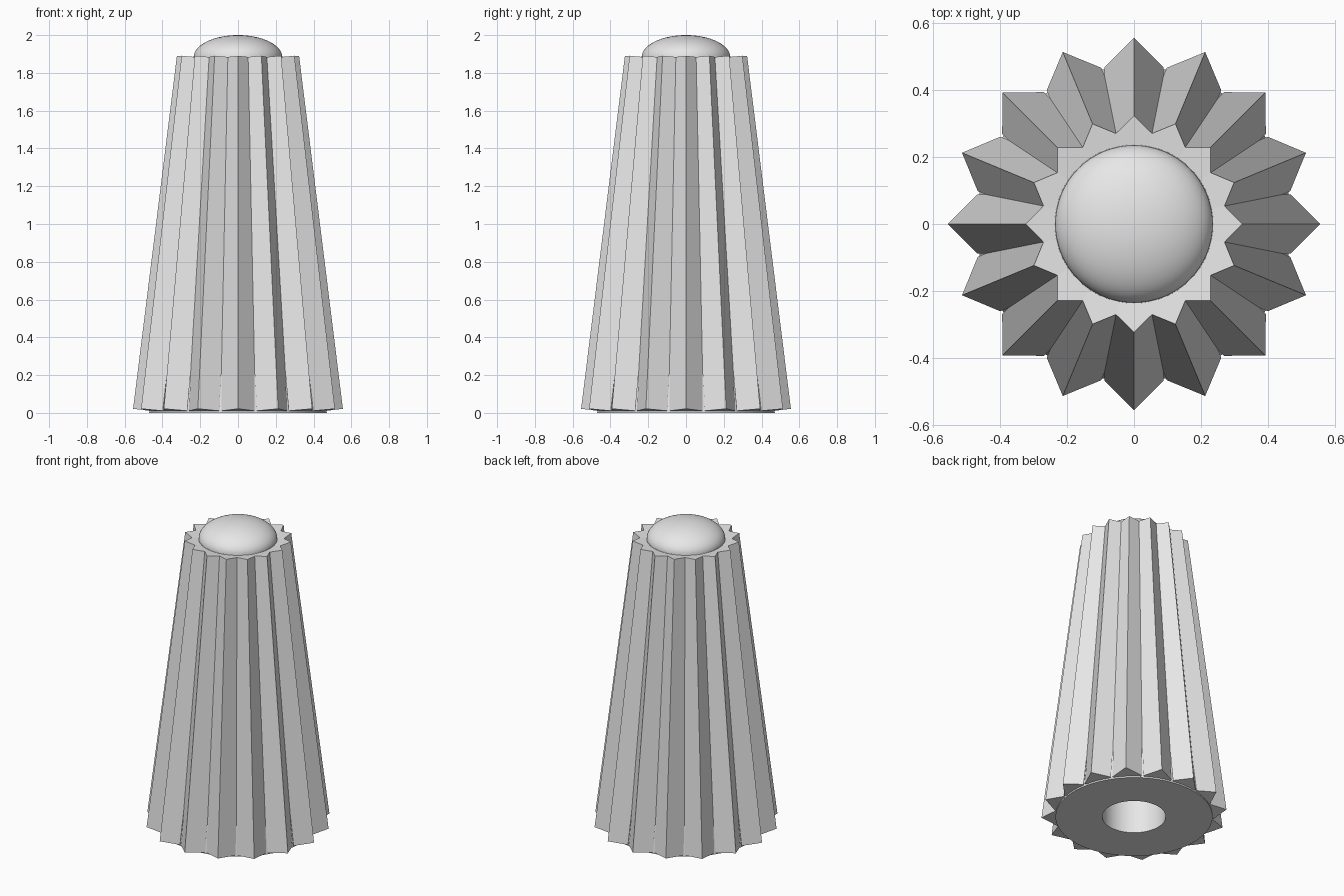
import bpy, bmesh, math
from mathutils import Matrix, Vector

cube = bpy.data.objects.get("Cube")
if cube:
    bpy.data.objects.remove(cube, do_unlink=True)

GREY = (0.8, 0.8, 0.8, 1)
mat = bpy.data.materials.new("plain grey")
mat.use_nodes = True
mat.diffuse_color = GREY
mat.node_tree.nodes["Principled BSDF"].inputs["Base Color"].default_value = GREY

TEETH = 16
HALF_DIAGONAL = 0.088
BASE_R, TOP_R = 0.468, 0.236    # tooth centres follow the core surface
TOP_Z = 1.882


def finish(bm, name, smooth):
    bmesh.ops.recalc_face_normals(bm, faces=bm.faces)
    mesh = bpy.data.meshes.new(name)
    bm.to_mesh(mesh)
    bm.free()
    mesh.materials.append(mat)
    obj = bpy.data.objects.new(name, mesh)
    bpy.context.collection.objects.link(obj)
    if smooth:
        bpy.ops.object.select_all(action='DESELECT')
        obj.select_set(True)
        bpy.context.view_layer.objects.active = obj
        bpy.ops.object.shade_smooth_by_angle(angle=math.radians(35))
    return obj


def lathe(name, profile, steps=64):
    """Revolve an (r, z) profile around the z axis."""
    bm = bmesh.new()
    verts = [bm.verts.new((r, 0, z)) for r, z in profile]
    edges = [bm.edges.new(pair) for pair in zip(verts, verts[1:])]
    bmesh.ops.spin(bm, geom=verts + edges, cent=(0, 0, 0), axis=(0, 0, 1),
                   angle=math.tau, steps=steps)
    bmesh.ops.remove_doubles(bm, verts=bm.verts, dist=1e-5)
    return finish(bm, name, True)


# Tapered core with a round bore in the underside
lathe("core", [(0, 1.5), (0.19, 1.5), (0.19, 0), (BASE_R + 0.002, 0),
               (TOP_R, TOP_Z), (0, TOP_Z)])

# Flattened dome cap
arc = [math.pi / 2 * i / 16 for i in range(17)]
lathe("dome_cap", [(0.235 * math.cos(a), TOP_Z + (2 - TOP_Z) * math.sin(a))
                   for a in arc])

# Leaning square bars, corner outward, spaced around the core
bottom = Vector((BASE_R, 0, 0.011))
top = Vector((TOP_R, 0, TOP_Z - 0.002))
axis = top - bottom
lean = Matrix.Rotation(math.atan2(axis.x, axis.z), 4, 'Y')
place = Matrix.Translation((bottom + top) / 2) @ lean
bm = bmesh.new()
for i in range(TEETH):
    turn = Matrix.Rotation(math.tau * i / TEETH, 4, 'Z')
    bmesh.ops.create_cone(bm, cap_ends=True, segments=4, radius1=HALF_DIAGONAL,
                          radius2=HALF_DIAGONAL, depth=axis.length,
                          matrix=turn @ place)
finish(bm, "ribs", False)
